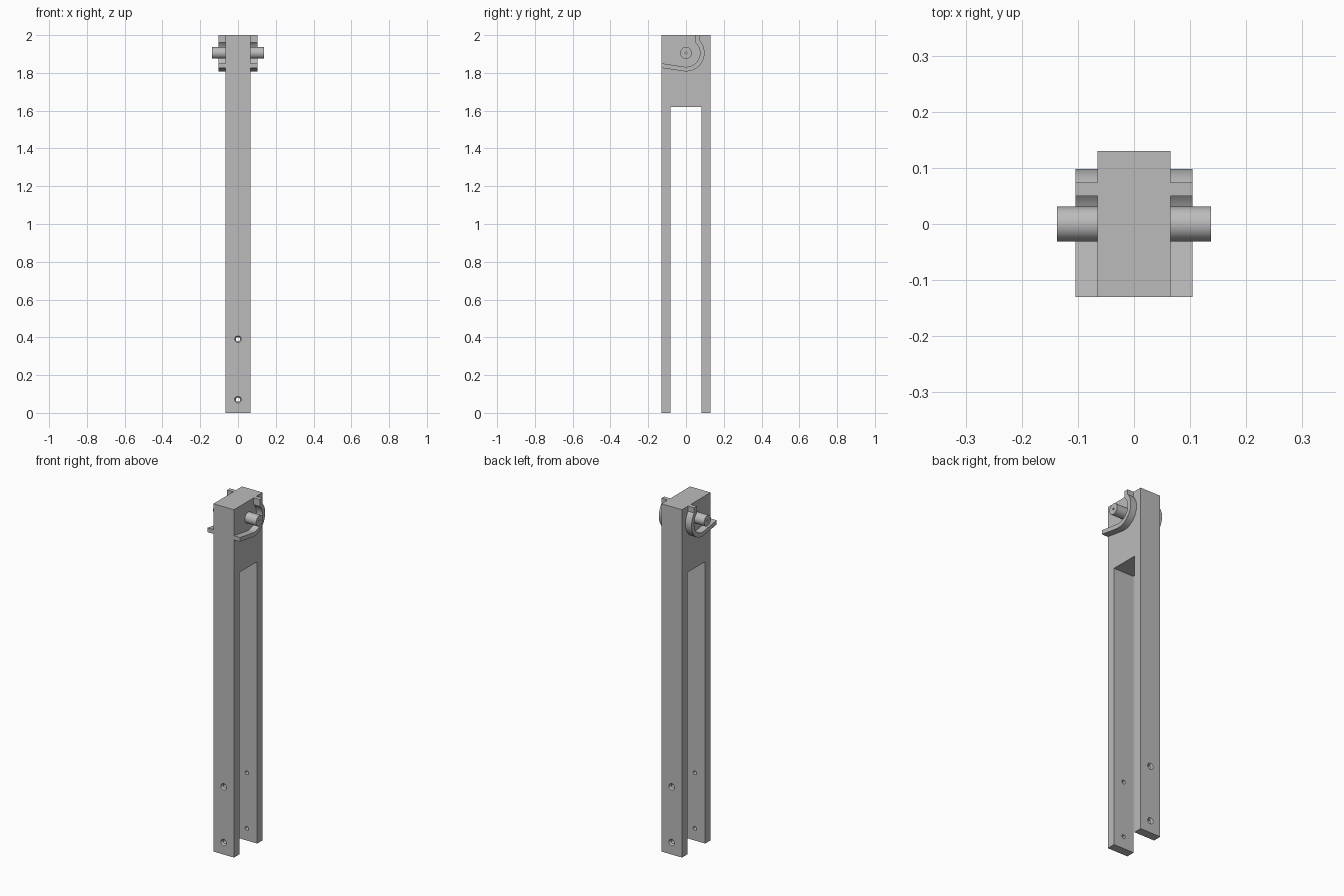
import bpy
import bmesh
from math import pi, sin, cos, sqrt, atan2, radians
from mathutils import Matrix

cube = bpy.data.objects.get("Cube")
if cube:
    bpy.data.objects.remove(cube, do_unlink=True)

grey = bpy.data.materials.new("plain grey")
grey.use_nodes = True
COLOUR = (0.5, 0.5, 0.5, 1)
grey.diffuse_color = COLOUR
grey.node_tree.nodes["Principled BSDF"].inputs["Base Color"].default_value = COLOUR

# Main dimensions
HALF_X, HALF_Y, HEIGHT = 0.065, 0.13, 2.0
SLOT_HALF, SLOT_TOP = 0.081, 1.62
PIN_Z, PIN_R, PIN_END = 1.906, 0.031, 0.137
GUIDE_END, GUIDE_OUT, GUIDE_IN = 0.104, 0.098, 0.074


def finish(name, bm):
    """Turn a bmesh into a grey object with sharp edges kept."""
    bmesh.ops.recalc_face_normals(bm, faces=bm.faces)
    mesh = bpy.data.meshes.new(name)
    bm.to_mesh(mesh)
    bm.free()
    obj = bpy.data.objects.new(name, mesh)
    bpy.context.collection.objects.link(obj)
    mesh.materials.append(grey)
    return obj


def smooth(obj):
    bpy.ops.object.select_all(action='DESELECT')
    obj.select_set(True)
    bpy.context.view_layer.objects.active = obj
    bpy.ops.object.shade_smooth_by_angle(angle=radians(30))


def prism(name, profile, x0, x1):
    """Extrude a (y, z) outline along x."""
    bm = bmesh.new()
    face = bm.faces.new([bm.verts.new((x0, y, z)) for y, z in profile])
    ext = bmesh.ops.extrude_face_region(bm, geom=[face])
    verts = [v for v in ext["geom"] if isinstance(v, bmesh.types.BMVert)]
    bmesh.ops.translate(bm, verts=verts, vec=(x1 - x0, 0, 0))
    return finish(name, bm)


def lathe(name, profile, matrix, steps=32):
    """Spin a (distance, radius) outline about x, then place it."""
    bm = bmesh.new()
    verts = [bm.verts.new((d, r, 0)) for d, r in profile]
    edges = [bm.edges.new(pair) for pair in zip(verts, verts[1:])]
    bmesh.ops.spin(bm, geom=verts + edges, cent=(0, 0, 0), axis=(1, 0, 0),
                   angle=2 * pi, steps=steps)
    bmesh.ops.remove_doubles(bm, verts=bm.verts, dist=1e-5)
    bmesh.ops.transform(bm, matrix=matrix, verts=bm.verts)
    return finish(name, bm)


# Forked body: solid head with two long legs
body = prism("forked_body", [
    (-HALF_Y, 0), (-SLOT_HALF, 0), (-SLOT_HALF, SLOT_TOP), (SLOT_HALF, SLOT_TOP),
    (SLOT_HALF, 0), (HALF_Y, 0), (HALF_Y, HEIGHT), (-HALF_Y, HEIGHT)],
    -HALF_X, HALF_X)

# Countersunk screw holes through both legs
for z in (0.07, 0.39):
    for turn in (-pi / 2, pi / 2):
        place = Matrix.Translation((0, 0, z)) @ Matrix.Rotation(turn, 4, 'Z')
        cutter = lathe("hole_cutter", [
            (0.05, 0), (0.05, 0.011), (HALF_Y - 0.01, 0.011),
            (HALF_Y, 0.018), (0.16, 0.018), (0.16, 0)], place, 24)
        cutter.hide_render = True
        mod = body.modifiers.new("hole", 'BOOLEAN')
        mod.operation, mod.solver, mod.object = 'DIFFERENCE', 'EXACT', cutter
        bpy.context.view_layer.objects.active = body
        bpy.ops.object.modifier_apply(modifier=mod.name)
        bpy.data.objects.remove(cutter, do_unlink=True)
smooth(body)


def guide_line(radius, top_y):
    """Hooked line: upright lip, arc round the pin, tangent run to the front."""
    tilt = radians(8.5)
    start = atan2(sqrt(radius ** 2 - top_y ** 2), top_y)
    end = -pi / 2 - tilt
    angles = [start + (end - start) * i / 32 for i in range(33)]
    arc = [(radius * cos(a), PIN_Z + radius * sin(a)) for a in angles]
    y, z = arc[-1]
    front = (-HALF_Y, z + (y + HALF_Y) * sin(tilt) / cos(tilt))
    return [(top_y, HEIGHT)] + arc + [front]


outline = guide_line(GUIDE_OUT, 0.074) + guide_line(GUIDE_IN, 0.05)[::-1]

# Hooked guide rail and pivot pin on each side of the head
for side, label in ((1, "left"), (-1, "right")):
    smooth(prism(label + "_guide_rail", outline, side * (HALF_X - 0.003), side * GUIDE_END))
    turn = Matrix.Rotation(0 if side > 0 else pi, 4, 'Z')
    smooth(lathe(label + "_pivot_pin", [
        (HALF_X - 0.003, 0), (HALF_X - 0.003, PIN_R), (PIN_END, PIN_R),
        (PIN_END, 0.005), (PIN_END - 0.02, 0.005), (PIN_END - 0.02, 0)],
        Matrix.Translation((0, 0, PIN_Z)) @ turn))
